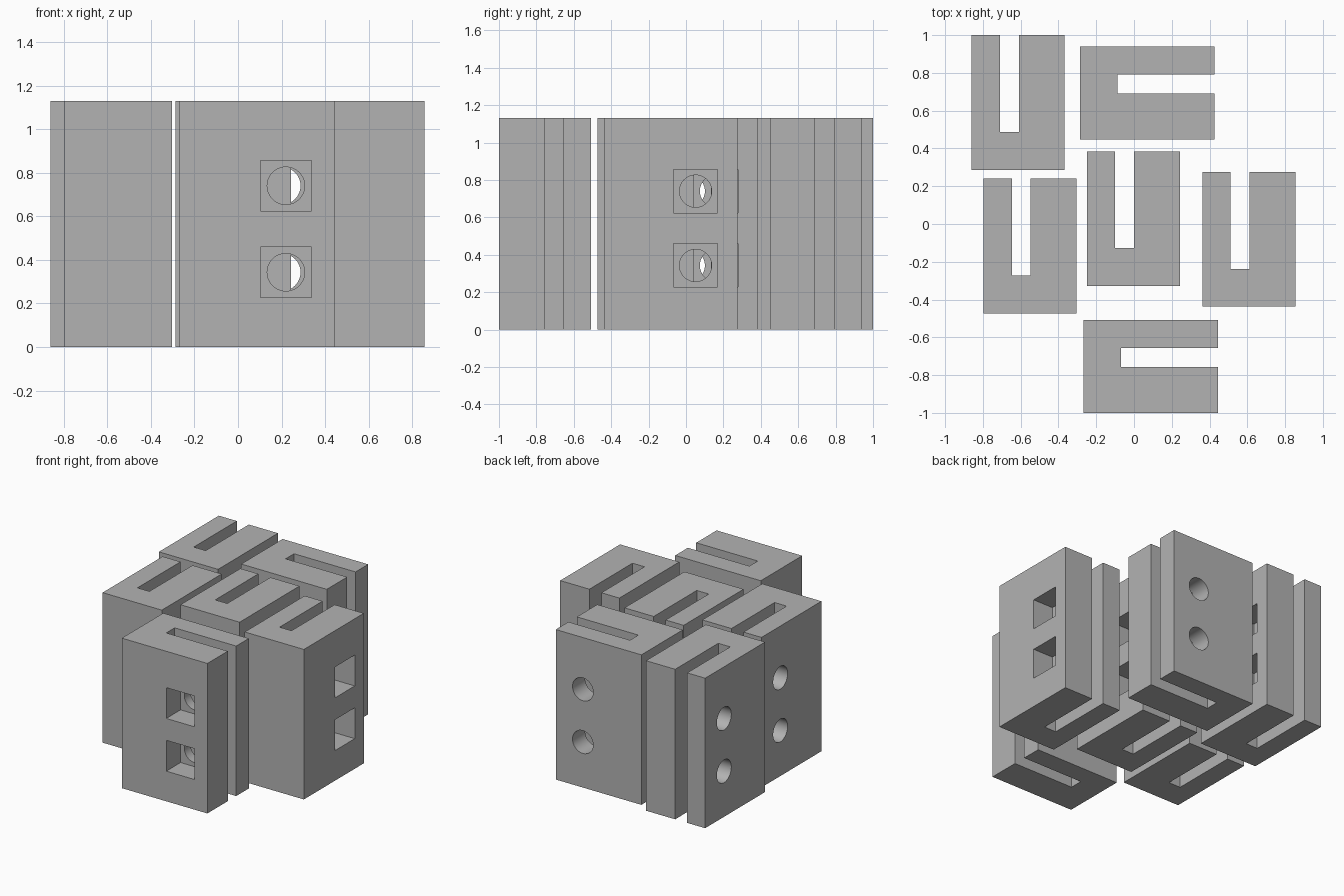
import bpy, bmesh, math
from mathutils import Matrix, Vector

if "Cube" in bpy.data.objects:
    bpy.data.objects.remove(bpy.data.objects["Cube"])

H = 1.13                    # block height
W, L = 0.493, 0.713         # block width and length
THIN, SLOT, BASE = 0.15, 0.10, 0.20
HOLE_Y = L - 0.225          # hole distance from the closed end
HOLE_Z = (0.343, 0.74)

grey = bpy.data.materials.new("grey")
grey.diffuse_color = (0.45, 0.45, 0.45, 1)
grey.use_nodes = True
grey.node_tree.nodes["Principled BSDF"].inputs["Base Color"].default_value = grey.diffuse_color


def new_object(name, bm):
    bmesh.ops.recalc_face_normals(bm, faces=bm.faces)
    mesh = bpy.data.meshes.new(name)
    bm.to_mesh(mesh)
    bm.free()
    mesh.materials.append(grey)
    obj = bpy.data.objects.new(name, mesh)
    bpy.context.collection.objects.link(obj)
    return obj


# U-shaped block: thin arm on -x, thick arm on +x, open towards +y
bm = bmesh.new()
outline = [(0, 0), (W, 0), (W, L), (THIN + SLOT, L), (THIN + SLOT, BASE),
           (THIN, BASE), (THIN, L), (0, L)]
face = bm.faces.new([bm.verts.new((x, y, 0)) for x, y in outline])
top = bmesh.ops.extrude_face_region(bm, geom=[face])["geom"]
bmesh.ops.translate(bm, vec=(0, 0, H),
                    verts=[v for v in top if isinstance(v, bmesh.types.BMVert)])
block = new_object("block", bm)

# Bolt holes through both arms, and square nut pockets in the thick arm
bolt, nut = bmesh.new(), bmesh.new()
for z in HOLE_Z:
    bmesh.ops.create_cone(bolt, cap_ends=True, segments=48, radius1=0.086,
                          radius2=0.086, depth=W + 0.2,
                          matrix=Matrix.Translation((W / 2, HOLE_Y, z))
                          @ Matrix.Rotation(math.pi / 2, 4, 'Y'))
    bmesh.ops.create_cube(nut, size=1,
                          matrix=Matrix.Translation((W, HOLE_Y, z))
                          @ Matrix.Diagonal((0.34, 0.235, 0.232, 1)))
cutters = [new_object("bolt_cutter", bolt), new_object("nut_cutter", nut)]
for cutter in cutters:
    cutter.hide_render = True
    mod = block.modifiers.new(cutter.name, 'BOOLEAN')
    mod.operation, mod.solver, mod.object = 'DIFFERENCE', 'EXACT', cutter

bpy.context.view_layer.update()
cut_mesh = bpy.data.meshes.new_from_object(
    block.evaluated_get(bpy.context.evaluated_depsgraph_get()))
for obj in [block] + cutters:
    bpy.data.objects.remove(obj)

# Six blocks: lower left corner in plan, and whether the opening faces +x
layout = {
    "back_left_block": (-0.86, 0.287, False),
    "left_block": (-0.797, -0.473, False),
    "middle_block": (-0.25, -0.328, False),
    "right_block": (0.362, -0.437, False),
    "back_block": (-0.287, 0.448, True),
    "front_block": (-0.268, -1.0, True),
}
for name, (x, y, turned) in layout.items():
    obj = bpy.data.objects.new(name, cut_mesh.copy())
    bpy.context.collection.objects.link(obj)
    obj.location = (x, y + W if turned else y, 0)
    obj.rotation_euler.z = -math.pi / 2 if turned else 0
    bpy.ops.object.select_all(action='DESELECT')
    obj.select_set(True)
    bpy.context.view_layer.objects.active = obj
    bpy.ops.object.shade_smooth_by_angle(angle=math.radians(30))
